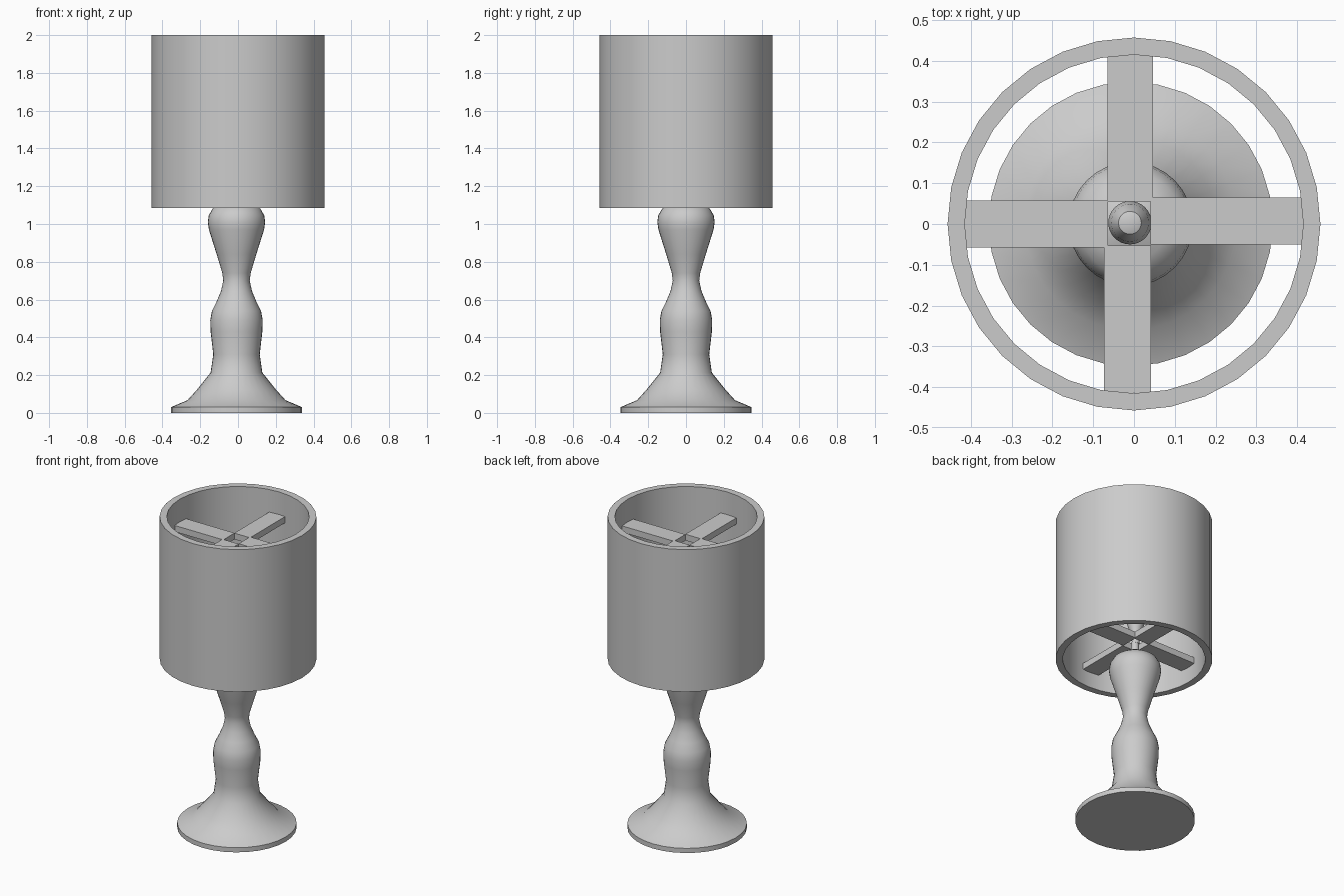
import bpy, bmesh, math

if "Cube" in bpy.data.objects:
    bpy.data.objects.remove(bpy.data.objects["Cube"])

SIDES = 32
HUB = (-0.01, 0.003)


def finish(name, bm, smooth=True):
    bmesh.ops.remove_doubles(bm, verts=bm.verts, dist=1e-5)
    bmesh.ops.recalc_face_normals(bm, faces=bm.faces)
    mesh = bpy.data.meshes.new(name)
    bm.to_mesh(mesh)
    bm.free()
    obj = bpy.data.objects.new(name, mesh)
    bpy.context.collection.objects.link(obj)
    bpy.ops.object.select_all(action='DESELECT')
    bpy.context.view_layer.objects.active = obj
    obj.select_set(True)
    if smooth:
        bpy.ops.object.shade_smooth_by_angle(angle=math.radians(40))
    return obj


def lathe(name, profile, center=(0, 0), closed=False):
    """Spin a (radius, height) profile around a vertical axis."""
    bm = bmesh.new()
    vs = [bm.verts.new((center[0], center[1] + r, z)) for r, z in profile]
    es = [bm.edges.new(p) for p in zip(vs, vs[1:])]
    if closed:
        es.append(bm.edges.new((vs[-1], vs[0])))
    bmesh.ops.spin(bm, geom=vs + es, cent=(*center, 0), axis=(0, 0, 1),
                   angle=math.tau, steps=SIDES, use_duplicate=False)
    return finish(name, bm)


def cross(name, z0, z1):
    """Four flat arms leaving a square hole at the hub."""
    bm = bmesh.new()
    arms = [(-0.065, 0.047, 0.055, 0.418), (-0.073, 0.042, -0.414, -0.053),
            (0.04, 0.416, -0.05, 0.065), (-0.416, -0.064, -0.058, 0.057)]
    for x0, x1, y0, y1 in arms:
        vs = bmesh.ops.create_cube(bm, size=1)["verts"]
        for v in vs:
            v.co = (x1 if v.co.x > 0 else x0, y1 if v.co.y > 0 else y0,
                    z1 if v.co.z > 0 else z0)
    mesh_obj = bpy.data.meshes.new(name)
    bm.to_mesh(mesh_obj)
    bm.free()
    bpy.context.collection.objects.link(bpy.data.objects.new(name, mesh_obj))


# Turned stand with flared foot
lathe("stand", [
    (0, 0), (0.348, 0), (0.348, 0.03), (0.26, 0.067), (0.21, 0.122),
    (0.137, 0.213), (0.123, 0.31), (0.137, 0.43), (0.139, 0.49),
    (0.13, 0.54), (0.105, 0.59), (0.082, 0.645), (0.07, 0.70),
    (0.075, 0.74), (0.105, 0.84), (0.146, 0.97), (0.152, 1.01),
    (0.147, 1.045), (0.127, 1.08), (0.09, 1.105), (0.024, 1.125),
    (0.022, 1.20), (0, 1.20)], (-0.008, 0))

# Bulb on a thin neck
lathe("bulb", [
    (0, 1.19), (0.022, 1.19), (0.024, 1.25), (0.04, 1.29), (0.052, 1.33),
    (0.053, 1.40), (0.046, 1.45), (0.028, 1.485), (0, 1.495)], HUB)

# Hollow open shade
lathe("shade", [(0.457, 1.085), (0.457, 2.0), (0.415, 2.0), (0.415, 1.085)],
      closed=True)

# Lower and upper shade supports
cross("lower_support", 1.185, 1.225)
cross("upper_support", 1.815, 1.855)
